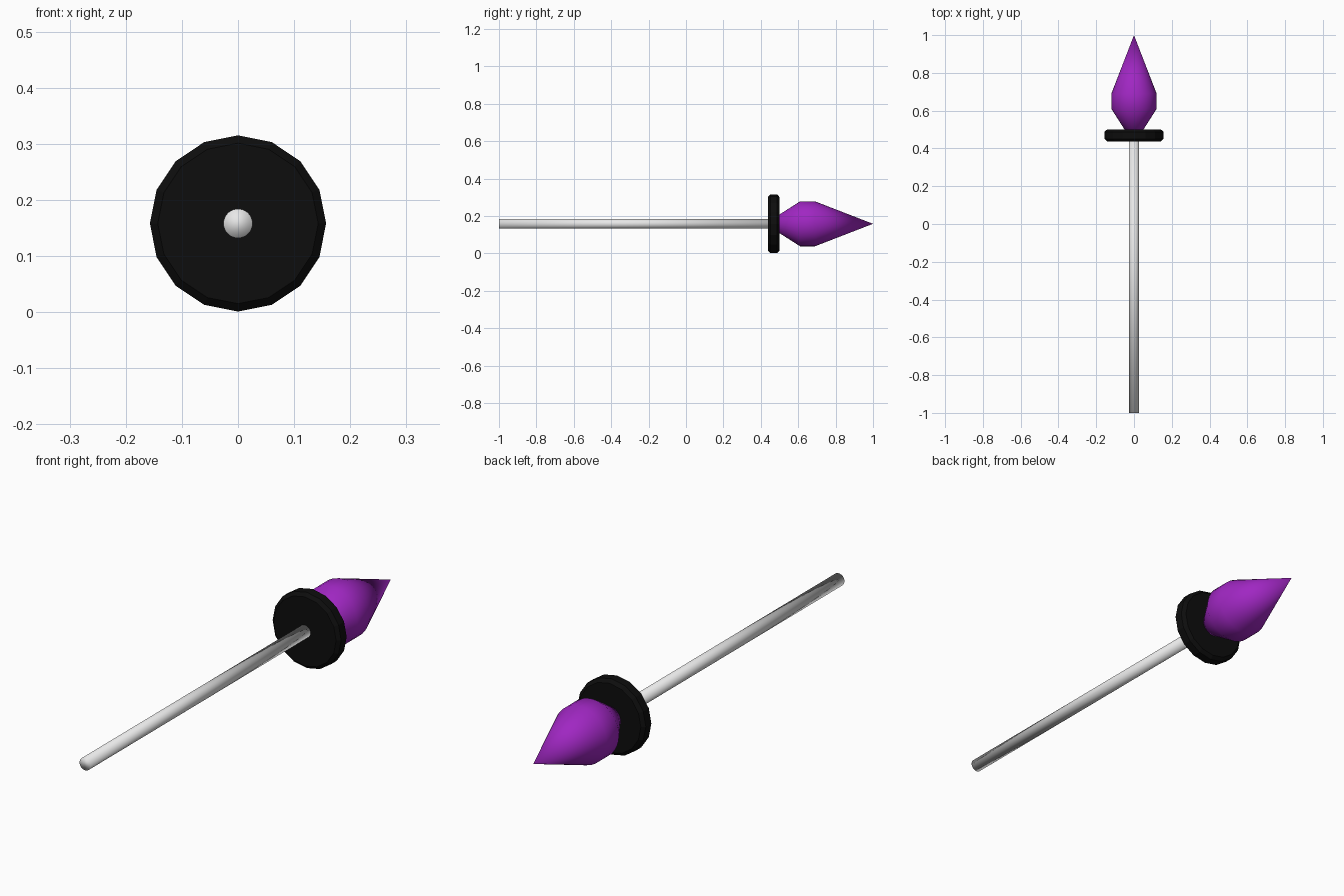
import bpy, bmesh, math

if "Cube" in bpy.data.objects:
    bpy.data.objects.remove(bpy.data.objects["Cube"])

AXIS_Z = 0.158  # height of the spear's long axis


def material(name, rgb):
    m = bpy.data.materials.new(name)
    m.diffuse_color = (*rgb, 1.0)
    m.use_nodes = True
    m.node_tree.nodes["Principled BSDF"].inputs["Base Color"].default_value = m.diffuse_color
    return m


def lathe(name, profile, sides, mat, smooth):
    """Turn (radius, y) points around the y axis; radius 0 makes a point."""
    bm = bmesh.new()
    rings = []
    for r, y in profile:
        count = sides if r > 0 else 1
        ring = []
        for i in range(count):
            a = 2 * math.pi * i / sides
            ring.append(bm.verts.new((r * math.sin(a), y, AXIS_Z + r * math.cos(a))))
        rings.append(ring)
    for a, b in zip(rings, rings[1:]):
        for i in range(sides):
            j = (i + 1) % sides
            if len(b) == 1:
                bm.faces.new((a[i], a[j], b[0]))
            else:
                bm.faces.new((a[i], a[j], b[j], b[i]))
    for ring in (rings[0], rings[-1]):
        if len(ring) > 1:
            bm.faces.new(ring)
    bmesh.ops.recalc_face_normals(bm, faces=bm.faces)
    for f in bm.faces:
        f.smooth = smooth
    me = bpy.data.meshes.new(name)
    bm.to_mesh(me)
    bm.free()
    me.materials.append(mat)
    ob = bpy.data.objects.new(name, me)
    bpy.context.collection.objects.link(ob)
    return ob


grey = material("light grey", (0.8, 0.8, 0.8))
black = material("black", (0.004, 0.004, 0.004))
purple = material("purple", (0.35, 0.02, 0.54))

# Thin round shaft, softly shaded over its end
lathe("shaft", [(0.026, -1.0), (0.026, 0.46)], 32, grey, True)

# Sixteen-sided guard with chamfered rims
lathe("guard_disc",
      [(0.143, 0.438), (0.157, 0.451), (0.157, 0.487), (0.143, 0.5)],
      16, black, False)

# Faceted-profile pointed head
lathe("spear_head",
      [(0.031, 0.47), (0.12, 0.61), (0.12, 0.69), (0.0, 1.0)],
      32, purple, True)
